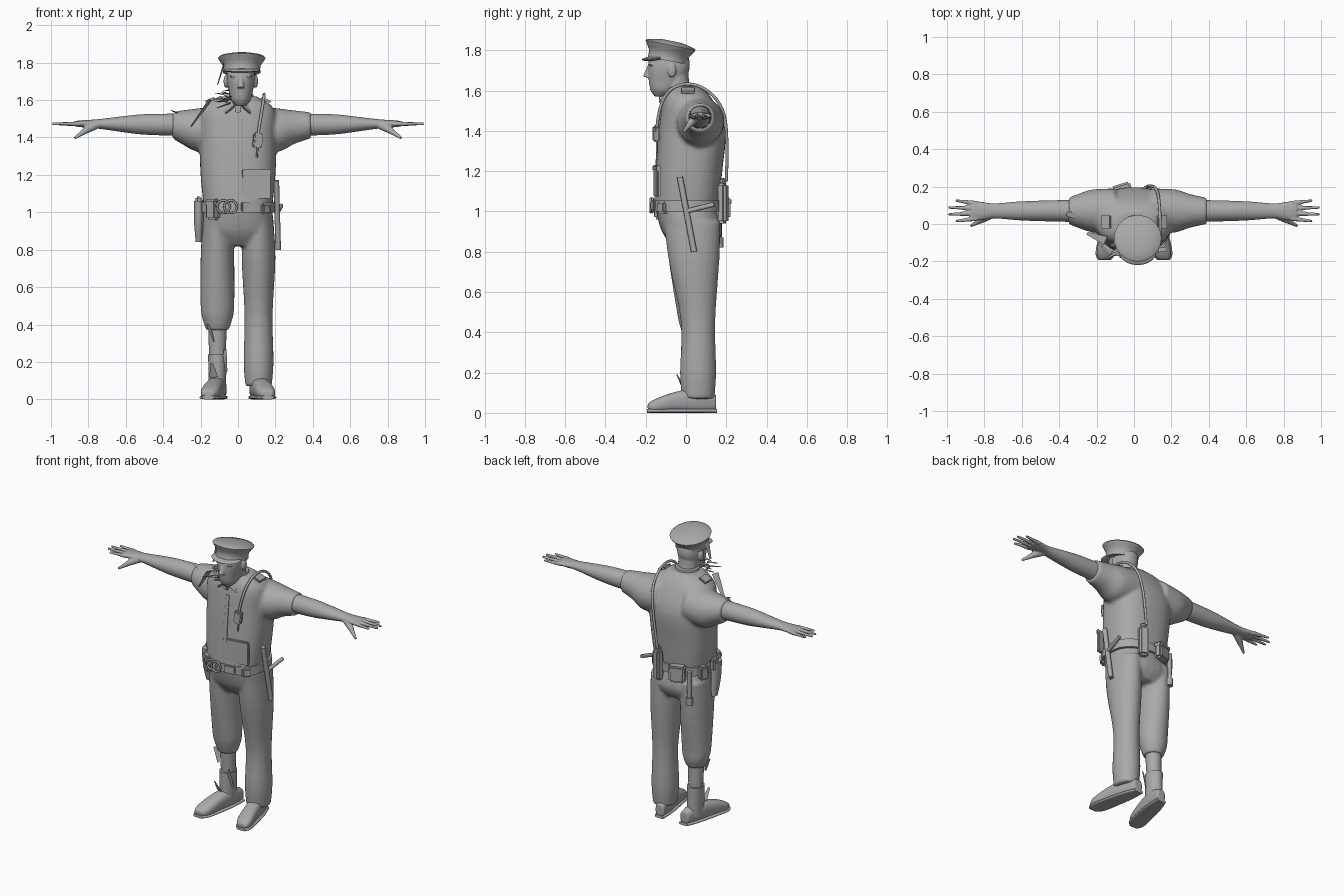
import bpy, bmesh, math, random
from mathutils import Vector, Matrix

old = bpy.data.objects.get("Cube")
if old:
    bpy.data.objects.remove(old, do_unlink=True)

GREY = (.4, .4, .4, 1)
grey = bpy.data.materials.new("plain grey")
grey.use_nodes = True
grey.diffuse_color = GREY
grey.node_tree.nodes["Principled BSDF"].inputs["Base Color"].default_value = GREY

SIDES = {"left": 1, "right": -1}
ARM_Y, ARM_Z = .07, 1.465
LEG_X, HEAD_X = .11, .015
BELT_X, BELT_Y, BELT_Z = .2, .17, 1.03


def link(name, data):
    data.materials.append(grey)
    ob = bpy.data.objects.new(name, data)
    bpy.context.collection.objects.link(ob)
    return ob


def finish(name, bm, voxel=None, relax_steps=3):
    """Make a smooth object, optionally fusing its pieces into one skin."""
    bmesh.ops.recalc_face_normals(bm, faces=bm.faces)
    mesh = bpy.data.meshes.new(name)
    bm.to_mesh(mesh)
    bm.free()
    for face in mesh.polygons:
        face.use_smooth = True
    mesh.set_sharp_from_angle(angle=math.radians(40))
    ob = link(name, mesh)
    if voxel:
        fuse = ob.modifiers.new("fuse", "REMESH")
        fuse.mode = "VOXEL"
        fuse.voxel_size = voxel
        fuse.use_smooth_shade = True
        relax = ob.modifiers.new("relax", "SMOOTH")
        relax.iterations = relax_steps
    return ob


def spline(rows, steps):
    """Catmull-Rom interpolation of the section rows."""
    rows = [Vector(row if len(row) > 3 else (*row, row[-1])) for row in rows]
    padded = [rows[0], *rows, rows[-1]]
    for a, b, c, d in zip(padded, padded[1:], padded[2:], padded[3:]):
        for k in range(steps):
            t = k / steps
            bend = (c - a) + (a * 2 - b * 5 + c * 4 - d) * t + (b * 3 - a - c * 3 + d) * t * t
            yield b + bend * t / 2
    yield rows[-1]


def loft(bm, axis, rows, off=0, lean=0, side=1, power=2, count=28, steps=4):
    """Rows hold position, centre and radii; off and lean place the other centre."""
    rings = []
    for pos, centre, wide, deep in spline(rows, steps):
        ring = []
        for k in range(count):
            turn = math.tau * k / count
            c, s = math.cos(turn), math.sin(turn)
            a = off + lean * pos + wide * math.copysign(abs(c) ** (2 / power), c)
            b = centre + deep * math.copysign(abs(s) ** (2 / power), s)
            x, y, z = {"x": (pos, a, b), "y": (a, pos, b), "z": (a, b, pos)}[axis]
            ring.append(bm.verts.new((x * side, y, max(z, 0))))
        rings.append(ring)
    for low, high in zip(rings, rings[1:]):
        for k in range(count):
            bm.faces.new((low[k], low[k - 1], high[k - 1], high[k]))
    bm.faces.new(rings[0])
    bm.faces.new(rings[-1])


def part(name, axis, rows, voxel=None, **options):
    bm = bmesh.new()
    loft(bm, axis, rows, **options)
    return finish(name, bm, voxel)


def rod(bm, start, end, wide, narrow, flat=1, segments=12):
    start, end = Vector(start), Vector(end)
    span = end - start
    turn = span.to_track_quat("Z", "Y").to_matrix().to_4x4()
    place = Matrix.Translation((start + end) / 2) @ turn @ Matrix.Diagonal((1, flat, 1, 1))
    bmesh.ops.create_cone(bm, cap_ends=True, segments=segments, radius1=wide, radius2=narrow,
                          depth=span.length, matrix=place)


def blob(bm, loc, size):
    bmesh.ops.create_uvsphere(bm, u_segments=20, v_segments=12, radius=1,
                              matrix=Matrix.Translation(loc) @ Matrix.Diagonal((*size, 1)))


def box(name, loc, size, rot=(0, 0, 0)):
    bm = bmesh.new()
    bmesh.ops.create_cube(bm, size=1)
    bmesh.ops.scale(bm, vec=size, verts=bm.verts)
    bmesh.ops.bevel(bm, geom=bm.edges[:], offset=min(size) / 4, segments=2, affect="EDGES")
    ob = finish(name, bm)
    ob.location, ob.rotation_euler = loc, rot


def on_belt(turn, z=BELT_Z, out=1.05):
    """Point on the belt, as a fraction of a turn from the front towards the left."""
    angle = math.tau * turn
    return Vector((BELT_X * out * math.sin(angle), -BELT_Y * out * math.cos(angle), z))


def cord(name, points, radius):
    curve = bpy.data.curves.new(name, "CURVE")
    curve.dimensions = "3D"
    curve.bevel_depth, curve.bevel_resolution, curve.use_fill_caps = radius, 2, True
    path = curve.splines.new("NURBS")
    path.points.add(len(points) - 1)
    for knot, point in zip(path.points, points):
        knot.co = (*point, 1)
    path.order_u, path.use_endpoint_u = 3, True
    link(name, curve)


# Shirt: torso with short sleeves, the right one torn shorter
bm = bmesh.new()
loft(bm, "z", [(1, 0, .18, .16), (1.2, .015, .2, .165), (1.4, .03, .205, .165),
               (1.55, .01, .195, .125), (1.62, -.01, .1, .08)], power=2.5, count=40)
for side, sleeve_end in ((1, .39), (-1, .35)):
    loft(bm, "x", [(.1, 1.45, .12), (.22, 1.44, .115), (.3, 1.455, .09), (sleeve_end, ARM_Z, .07)],
         off=ARM_Y, side=side)
finish("shirt", bm, .011)

# Trousers: full left leg, right leg ragged at the shin
bm = bmesh.new()
loft(bm, "z", [(BELT_Z, 0, .18, .155), (.9, .03, .19, .15), (.82, .04, .14, .1)], power=2.4)
thigh = [(.95, .03, .08, .14), (.75, .04, .09, .125)]
loft(bm, "z", thigh + [(.45, .06, .075, .085), (.2, .06, .08, .09), (.07, .06, .07, .08)], off=LEG_X)
loft(bm, "z", thigh + [(.5, .045, .09), (.43, .05, .08), (.37, .05, .06)], off=LEG_X, side=-1)
finish("trousers", bm, .011)

# Bare right shin and its open boot cuff
part("right_shin", "z", [(.4, .05, .05), (.1, .06, .04)], off=LEG_X, side=-1)
part("boot_cuff", "z", [(.24, .055, .05, .06), (.05, .055, .045, .06)], off=LEG_X, side=-1)

# Shoes with soles, toes turned out
shoe = [(.15, .05, .03, .04), (.06, .06, .045, .06), (-.05, .055, .05), (-.15, .035, .05, .035), (-.19, .03, .03, .015)]
sole = [(y * 1.02, .01, wide * 1.1, .01) for y, *_, wide, _ in [(*row, 0) if len(row) < 4 else row for row in shoe]]
for name, side in SIDES.items():
    part(name + "_shoe", "y", shoe, .007, off=.12, lean=-.2, side=side, power=2.6)
    part(name + "_sole", "y", sole, off=.12, lean=-.2, side=side, power=3)

# Arms, hands and spread fingers
arm = [(.3, .06, .06), (.5, .055, .055), (.62, .05, .042), (.75, .04, .025), (.82, .05, .02), (.87, .05, .015)]
for name, side in SIDES.items():
    bm = bmesh.new()
    loft(bm, "x", [(x, ARM_Z + x / 100, wide, deep) for x, wide, deep in arm], off=ARM_Y, side=side)
    for k in (-1.5, -.5, .5, 1.5):
        root = Vector((side * .84, ARM_Y + k * .027, 1.473))
        rod(bm, root, root + Vector((side * (.16 - k * k * .02), k * .01, 0)), .014, .007)
    rod(bm, (side * .76, .05, ARM_Z), (side * .82, .02, 1.435), .022, .018)
    rod(bm, (side * .81, .025, 1.44), (side * .875, -.012, 1.395), .018, .007)
    finish(name + "_arm", bm, .0055, 2)

# Head: neck, skull, nose, lips, brows and ears
bm = bmesh.new()
loft(bm, "z", [(1.54, 0, .075), (1.6, -.04, .065), (1.7, -.05, .06)], off=HEAD_X)
loft(bm, "z", [(1.57, -.13, .025), (1.6, -.11, .052, .065), (1.65, -.095, .065, .09),
               (1.72, -.085, .076, .104), (1.8, -.085, .065, .09)], off=HEAD_X, power=2.2)
rod(bm, (HEAD_X, -.195, 1.665), (HEAD_X, -.18, 1.73), .02, .007)
for z in (1.627, 1.641):
    blob(bm, (HEAD_X, -.168, z), (.025, .015, .006))
for side in SIDES.values():
    blob(bm, (HEAD_X + side * .035, -.17, 1.728), (.025, .015, .007))
    blob(bm, (HEAD_X + side * .08, -.07, 1.7), (.012, .022, .035))
finish("head", bm, .0045, 2)

# Peaked cap, tipped up at the front
cap = part("cap", "z", [(0, 0, .1), (.035, 0, .1), (.07, 0, .122), (.085, 0, .12), (.1, 0, .05)], count=40, steps=2)
cap.location, cap.rotation_euler = (.02, -.092, 1.748), (-.2, 0, 0)
bm = bmesh.new()
blob(bm, (0, 0, 0), (.1, .07, .012))
visor = finish("cap_visor", bm)
visor.location, visor.rotation_euler = (.02, -.15, 1.76), (.1, 0, 0)

# Collar, tie, placket, pocket and shoulder straps
part("collar_back", "z", [(1.57, -.02, .09, .08), (1.63, -.025, .074, .07)], off=HEAD_X / 2)
for name, side in SIDES.items():
    box(name + "_collar", (side * .05, -.105, 1.565), (.075, .012, .055), (-.5, side * .7, side * .4))
    box(name + "_shoulder_strap", (side * .15, .01, 1.6), (.055, .07, .014), (0, side * .4, 0))
box("tie_knot", (0, -.125, 1.555), (.03, .02, .045))
part("shirt_placket", "z", [(1.08, -.15, .014, .006), (1.3, -.142, .014, .006), (1.5, -.122, .014, .006)],
     off=.01, power=5)
box("belly_pocket", (.1, -.142, 1.15), (.15, .02, .15), (0, 0, .13))
box("pocket_flap", (.1, -.146, 1.215), (.155, .02, .03), (0, 0, .13))

# Belt with pouches, buckle, radio and holster grip set around it
part("belt", "z", [(1, .008, BELT_X, BELT_Y), (1.055, .008, BELT_X, BELT_Y)], power=2.4, count=40, steps=1)
for name, turn, z, size in (("belt_buckle", .04, BELT_Z, (.07, .02, .05)),
                            ("front_pouch", -.11, 1.01, (.075, .05, .1)),
                            ("front_pouch_lid", -.11, 1.05, (.08, .06, .04)),
                            ("left_pouch", .12, 1.02, (.06, .04, .06)),
                            ("back_pouch", .55, 1.01, (.1, .05, .1)),
                            ("back_pouch_lid", .55, 1.05, (.105, .06, .04)),
                            ("side_pouch", .68, 1.02, (.06, .05, .09)),
                            ("radio", .44, 1.04, (.06, .05, .2)),
                            ("radio_cap", .44, 1.15, (.035, .03, .03)),
                            ("holster_grip", .76, 1.05, (.06, .035, .07))):
    box(name, on_belt(turn, z) + Vector((0, .015, 0)), size, (0, 0, math.tau * turn))
part("holster", "z", [(1.06, -.02, .025, .045), (.95, -.015, .025, .04), (.84, 0, .016, .025)], off=.21, side=-1)

# Hanging flashlight and side-handle baton
bm = bmesh.new()
rod(bm, on_belt(.6, 1.04, 1.2), on_belt(.6, .87, 1.2), .016, .013)
rod(bm, on_belt(.6, .87, 1.2), on_belt(.6, .82, 1.2), .02, .02)
finish("flashlight", bm)
bm = bmesh.new()
rod(bm, (.205, -.03, 1.17), (.215, .04, .8), .015, .015)
rod(bm, (.21, 0, 1), (.23, .14, 1.035), .012, .012)
finish("baton", bm)

# Handcuffs
for name, turn in (("outer_cuff", -.06), ("inner_cuff", -.03)):
    ring = [math.tau * k / 12 for k in range(13)]
    cord(name, [on_belt(turn) + Vector((math.cos(a), 0, math.sin(a))) * .035 for a in ring], .006)

# Radio cord over the left shoulder to the chest microphone
cord("radio_cord", [(.07, .2, 1.15), (.1, .21, 1.4), (.13, .17, 1.55), (.14, .05, 1.64), (.14, -.08, 1.62),
                    (.12, -.14, 1.5), (.105, -.145, 1.4)], .008)
box("microphone", (.105, -.148, 1.385), (.05, .03, .08), (0, .1, .2))
cord("microphone_tail", [(.105, -.145, 1.35), (.1, -.145, 1.29)], .005)

# Torn cloth at the cap, shoulder, sleeve, shin and boot
for name, start, end, width in (("cap_shred", (-.06, -.11, 1.84), (-.11, -.1, 1.68), .025),
                                ("shoulder_shred", (-.15, -.09, 1.6), (-.25, -.05, 1.46), .025),
                                ("sleeve_shred", (-.29, .05, 1.52), (-.36, .05, 1.545), .03),
                                ("trouser_rag", (-.16, 0, .4), (-.13, -.02, .31), .02),
                                ("boot_tongue", (-.13, -.01, .12), (-.14, -.045, .19), .025),
                                ("boot_flap", (-.075, .03, .15), (-.068, 0, .27), .02)):
    bm = bmesh.new()
    rod(bm, start, end, width, width / 3, flat=.2, segments=5)
    finish(name, bm)

# Shreds sticking out at the right of the face
random.seed(4)
bm = bmesh.new()
for k in range(12):
    root = Vector((random.uniform(-.07, -.02), random.uniform(-.14, -.08), random.uniform(1.57, 1.66)))
    reach = Vector((random.uniform(-.09, -.03), random.uniform(-.05, .03), random.uniform(-.03, .045)))
    rod(bm, root, root + reach, .014, .004, flat=.3, segments=5)
finish("face_shreds", bm)
